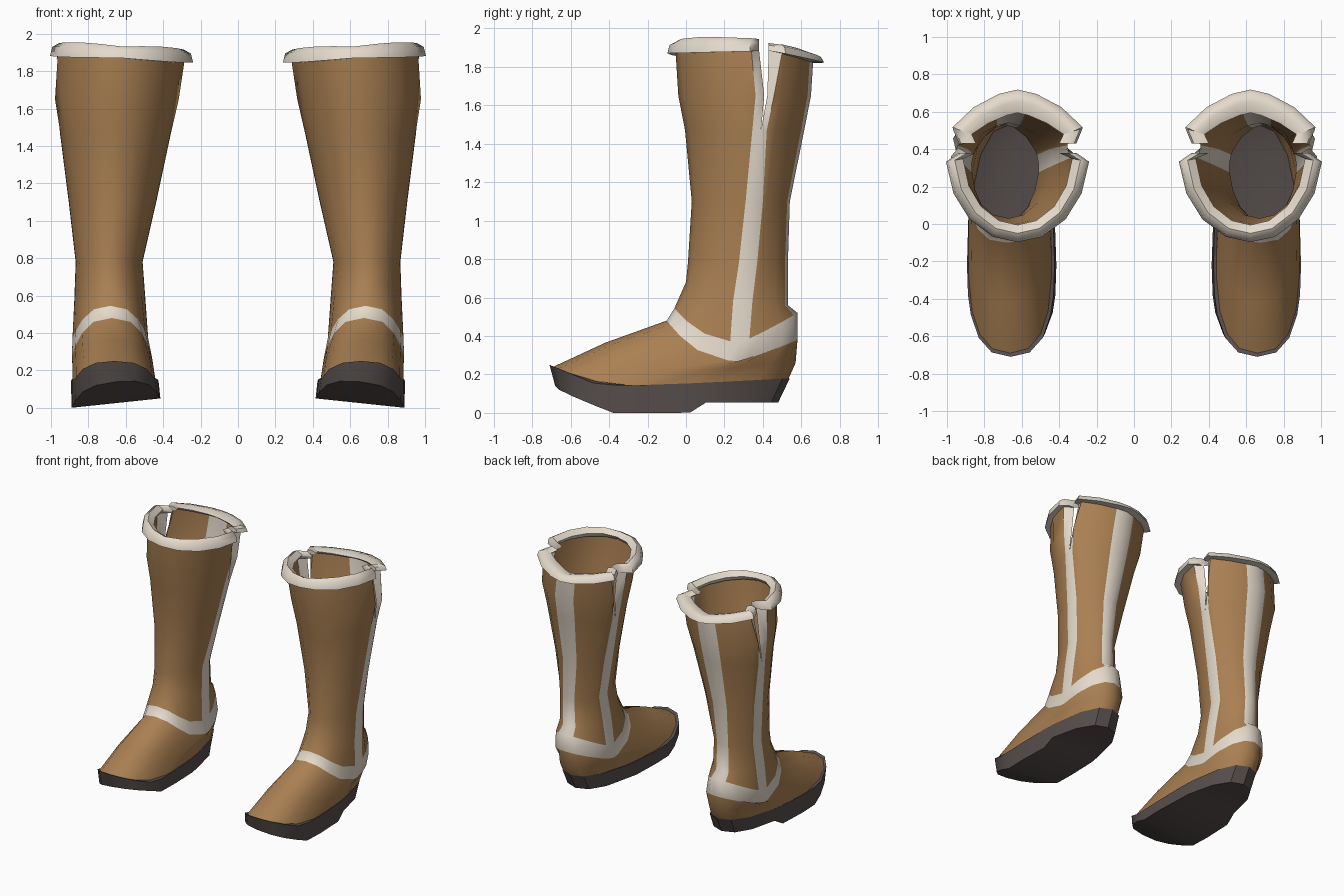
import bpy, bmesh, math
from collections import namedtuple

if "Cube" in bpy.data.objects:
    bpy.data.objects.remove(bpy.data.objects["Cube"], do_unlink=True)


def make_material(name, rgb):
    mat = bpy.data.materials.new(name)
    mat.use_nodes = True
    color = (*rgb, 1)
    mat.diffuse_color = color
    bsdf = mat.node_tree.nodes["Principled BSDF"]
    bsdf.inputs["Base Color"].default_value = color
    bsdf.inputs["Roughness"].default_value = 0.8
    return mat


LEATHER = make_material("brown_leather", (0.40, 0.215, 0.085))
TRIM = make_material("cream_trim", (0.78, 0.70, 0.60))
RUBBER = make_material("dark_sole", (0.092, 0.075, 0.07))

# Columns of each half; the halves meet at the side seams
BACK = [0, 10, 24, 48, 70, 90, 110, 132, 156, 170, 180]
FRONT = [180, 190, 207, 228, 250, 270, 290, 312, 333, 350, 360]
HALF = len(BACK)
BACK_STRIPE = (4, 5)

# x range, y of front / side seam / back, z of the same, squareness of front
# and back, stripe width before and behind the seam, half gap, inward fold
Ring = namedtuple("Ring", "xl xr yf ys yb zf zs zb ef eb wf wb gap fold",
                  defaults=(0, 0))


def ring_points(r):
    """Closed outline made of a back half and a front half."""
    pts = []
    for angles, back in ((BACK, True), (FRONT, False)):
        e, width = (r.eb, r.wb) if back else (r.ef, r.wf)
        start = r.ys + (r.gap if back else -r.gap)
        reach = (r.yb if back else r.yf) - start
        for i, a in enumerate(angles):
            side = math.copysign(1, math.cos(math.radians(a)))
            s = abs(math.sin(math.radians(a))) ** e
            if i in (0, HALF - 1):
                s = 0
            elif i in (1, HALF - 2):
                s = width / abs(reach)
            c = side * max(0, 1 - s ** (2 / e)) ** (e / 2)
            x = (r.xl + r.xr) / 2 + (r.xr - r.xl) / 2 * c
            if s == 0:
                x -= side * r.fold
            end_z, power = (r.zb, 1.2) if back else (r.zf, 2.3)
            pts.append((x, start + reach * s, r.zs + (end_z - r.zs) * s ** power))
    return pts


def loft(bm, rings, rule):
    """Skin the rings, leaving the seam between both halves unfilled."""
    rows = [[bm.verts.new(p) for p in pts] for pts in rings]
    for k in range(len(rows) - 1):
        lo, hi = rows[k], rows[k + 1]
        for start in (0, HALF):
            for i in range(HALF - 1):
                j = start + i
                f = bm.faces.new((lo[j], lo[j + 1], hi[j + 1], hi[j]))
                f.material_index = rule(k, i, start == 0)
    return rows


def cap(bm, row):
    """Close an outline with quads running from side to side."""
    for start in (0, HALF):
        half = row[start:start + HALF]
        for i in range(HALF // 2):
            quad = (half[i], half[i + 1], half[HALF - 2 - i], half[HALF - 1 - i])
            bm.faces.new(list(dict.fromkeys(quad)))


def finish(name, bm, mats, angle=40, closed=False):
    bmesh.ops.remove_doubles(bm, verts=bm.verts, dist=0.0005)
    if closed:
        bmesh.ops.recalc_face_normals(bm, faces=bm.faces)
    mesh = bpy.data.meshes.new(name)
    bm.to_mesh(mesh)
    bm.free()
    for m in mats:
        mesh.materials.append(m)
    ob = bpy.data.objects.new(name, mesh)
    bpy.context.collection.objects.link(ob)
    bpy.ops.object.select_all(action="DESELECT")
    ob.select_set(True)
    bpy.context.view_layer.objects.active = ob
    bpy.ops.object.shade_smooth_by_angle(angle=math.radians(angle))
    ob.modifiers.new("other_boot", "MIRROR").use_mirror_merge = False


# Foot, ankle band and shaft
UPPER = [
    Ring(.44, .885, -.69, -.2, .53, .24, .14, .17, .78, .85, .08, .22),
    Ring(.452, .885, -.42, .0, .57, .365, .22, .26, .75, .9, .07, .14),
    Ring(.46, .888, -.10, .27, .58, .48, .27, .38, .72, 1, .05, .05),
    Ring(.48, .885, -.06, .28, .58, .545, .37, .52, .78, 1.05, .05, .05),
    Ring(.495, .875, .0, .295, .53, .68, .58, .56, .95, 1.15, .05, .05),
    Ring(.51, .868, .01, .32, .53, .78, .78, .78, 1, 1.2, .045, .05),
    Ring(.437, .905, .03, .355, .54, 1.1, 1.1, 1.1, 1, 1.25, .045, .045),
    Ring(.358, .952, -.005, .39, .615, 1.47, 1.47, 1.47, 1, 1.25, .045, .03),
    Ring(.315, .98, -.04, .415, .65, 1.65, 1.65, 1.65, 1, 1.3, .045, .035, .008, .04),
    Ring(.28, .965, -.055, .405, .662, 1.89, 1.885, 1.835, 1, 1.35, .04, .07, .025, .07),
]


def upper_color(k, i, back):
    if k == 2:
        return 1
    side = i in (0, HALF - 2)
    return int(k > 2 and (side or (back and i in BACK_STRIPE)))


bm = bmesh.new()
loft(bm, [ring_points(r) for r in UPPER], upper_color)
finish("boot_upper", bm, [LEATHER, TRIM], 50)

# Sole with a raised toe and stepped heel, thicker toward the outer side
bottom, rim = [], []
for x, y, z in ring_points(Ring(.415, .89, -.68, -.22, .48, 0, 0, 0, .75, .85, .16, .24)):
    z = 0.055 if y > 0.04 else max(0, -0.38 - y) * 0.38 + 0.05 * (0.89 - x) / 0.475
    bottom.append((x, y, z))
for x, y, z in ring_points(Ring(.425, .893, -.71, -.22, .54, .145, .145, .18, .78, .85, .16, .24)):
    rim.append((x, y, z + max(0, -0.46 - y) * 0.42))
insole = ring_points(Ring(.445, .88, -.68, -.2, .52, .235, .14, .17, .78, .85, .08, .22))
bm = bmesh.new()
rows = loft(bm, [bottom, rim, insole], lambda k, i, back: 0)
cap(bm, rows[0])
cap(bm, rows[-1])
finish("boot_sole", bm, [RUBBER], 35, closed=True)

# Rolled cuff along the rim, open at the side notches and flatter behind
SECTION = [(0, -.025), (.042, -.025), (.03, .03), (-.005, .052), (-.05, .02), (-.035, -.01)]
top = ring_points(UPPER[-1])
for name, start, angles, height in (("cuff_back", 0, BACK, 0.65),
                                    ("cuff_front", HALF, FRONT, 1)):
    bm = bmesh.new()
    loops = []
    for (x, y, z), a in zip(top[start:start + HALF], angles):
        c, s = math.cos(math.radians(a)), math.sin(math.radians(a))
        tilt = 0.018 * c * height
        rise = height * (0.8 + 0.25 * abs(2 * s * c))
        flare = 1 + 0.35 * max(0, s)
        loops.append([bm.verts.new((x + o * c * flare, y + o * s * flare,
                                    z + h * rise + tilt)) for o, h in SECTION])
    n = len(SECTION)
    for a, b in zip(loops, loops[1:]):
        for i in range(n):
            j = (i + 1) % n
            bm.faces.new((a[i], b[i], b[j], a[j]))
    bm.faces.new(loops[0])
    bm.faces.new(loops[-1][::-1])
    finish(name, bm, [TRIM], 50, closed=True)
